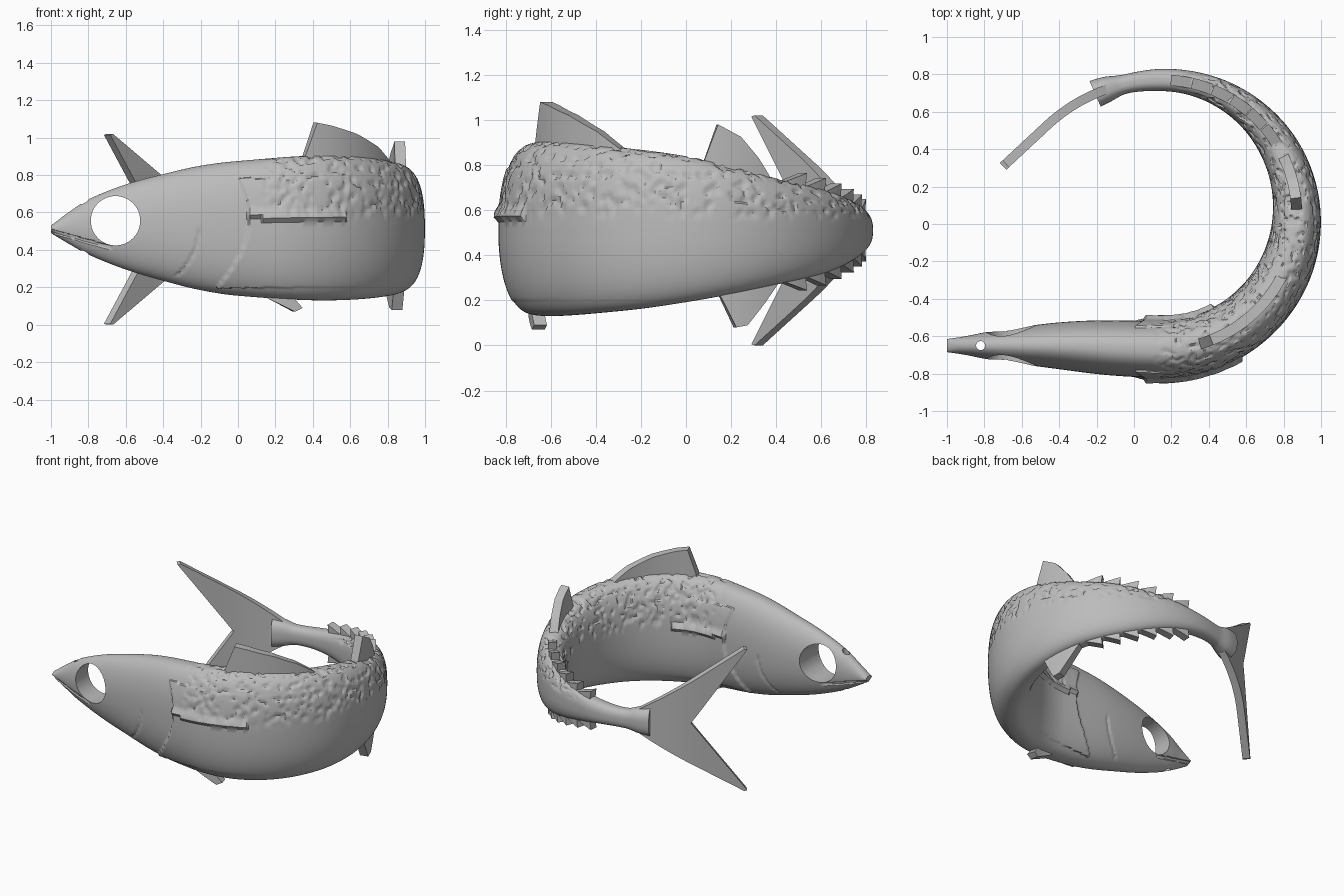
import bpy, bmesh, math
from mathutils import Vector, noise

if "Cube" in bpy.data.objects:
    bpy.data.objects.remove(bpy.data.objects["Cube"])

grey = bpy.data.materials.new("plain grey")
grey.use_nodes = True
colour = (0.5, 0.5, 0.5, 1)
grey.diffuse_color = colour
grey.node_tree.nodes["Principled BSDF"].inputs["Base Color"].default_value = colour

# Backbone: straight head, half-circle trunk, wider tail bend, straight tail tip
BEND, R1, R2, TAIL_ANGLE = 0.15, 0.72, 0.9, 0.75
TRUNK_END = BEND + R1 * math.pi
TAIL_BEND_END = TRUNK_END + R2 * TAIL_ANGLE


def smooth(a, b, x):
    x = min(max((x - a) / (b - a), 0), 1)
    return x * x * (3 - 2 * x)


def spine(t):
    """Point on the backbone and its outward direction at length t."""
    if t < BEND:
        return Vector((t, -0.65 - 0.02 * smooth(-0.5, BEND, t), 0)), Vector((0, -1, 0))
    if t < TRUNK_END:
        a = (t - BEND) / R1 - math.pi / 2
        out = Vector((math.cos(a), math.sin(a), 0))
        return Vector((BEND, 0.05, 0)) + out * R1, out
    a = math.pi / 2 + min((t - TRUNK_END) / R2, TAIL_ANGLE)
    out = Vector((math.cos(a), math.sin(a), 0))
    along = Vector((-out.y, out.x, 0)) * max(t - TAIL_BEND_END, 0)
    return Vector((BEND, 0.77 - R2, 0)) + out * R2 + along, out


# Body stations: length, top, bottom, half width
STATIONS = [
    (-1, .53, .49, .035), (-.9, .605, .43, .05), (-.8, .67, .375, .07),
    (-.6, .75, .295, .10), (-.4, .805, .235, .125), (-.2, .85, .185, .143),
    (0, .875, .155, .15), (.47, .905, .13, .152), (.95, .875, .155, .143),
    (1.28, .83, .2, .128), (1.645, .74, .27, .105), (1.91, .69, .32, .085),
    (2.24, .62, .4, .065), (2.45, .585, .435, .058), (2.62, .575, .44, .052),
    (2.71, .6, .42, .068), (2.78, .61, .41, .075)]


def section(t):
    """Smoothly interpolated top, bottom and half width."""
    i = 0
    while i < len(STATIONS) - 2 and t > STATIONS[i + 1][0]:
        i += 1
    p, q = STATIONS[i], STATIONS[i + 1]
    before, after = STATIONS[max(i - 1, 0)], STATIONS[min(i + 2, len(STATIONS) - 1)]
    step = q[0] - p[0]
    f = (t - p[0]) / step
    values = []
    for k in (1, 2, 3):
        m0 = (q[k] - before[k]) / (q[0] - before[0]) * step
        m1 = (after[k] - p[k]) / (after[0] - p[0]) * step
        values.append(p[k] + f * (m0 + f * (3 * (q[k] - p[k]) - 2 * m0 - m1
                      + f * (m0 + m1 - 2 * (q[k] - p[k])))))
    return values


def relief(t, z, mid, point):
    """Raised or sunk skin detail."""
    d = 0
    # Gill cover edge and cheek crease
    gill = 0.06 - 1.3 * (z - 0.57) ** 2
    if 0.2 < z < 0.78 and t > gill:
        d += 0.013 * math.exp(-(t - gill) / 0.3)
    if 0.26 < z < 0.5 and abs(t + 0.21 + 2 * (z - 0.5) ** 2) < 0.011:
        d -= 0.006
    # Mouth
    if t < -0.68 and abs(z - 0.5 + 0.28 * (t + 1)) < 0.01:
        d -= 0.008
    # Side fins folded against the body
    if 0.05 < t < 0.52 and 0.565 < z < 0.63:
        d += 0.022 * (1 - smooth(0.575, 0.63, z))
    # Scales on the back
    mask = smooth(0.04, 0.1, z - mid) * smooth(0.06, 0.25, t) * (1 - smooth(2.1, 2.4, t))
    if mask > 0:
        d -= 0.01 * mask * smooth(0.12, 0.3, noise.noise(point * 27))
    return d


def finish(bm, name, angle):
    bmesh.ops.recalc_face_normals(bm, faces=bm.faces)
    mesh = bpy.data.meshes.new(name)
    bm.to_mesh(mesh)
    bm.free()
    obj = bpy.data.objects.new(name, mesh)
    mesh.materials.append(grey)
    bpy.context.collection.objects.link(obj)
    shade(obj, angle)
    return obj


def shade(obj, angle):
    bpy.ops.object.select_all(action="DESELECT")
    obj.select_set(True)
    bpy.context.view_layer.objects.active = obj
    bpy.ops.object.shade_smooth_by_angle(angle=math.radians(angle))


def power(value, e):
    return math.copysign(abs(value) ** e, value)


# Body loft
bm = bmesh.new()
LOOPS, SIDES = 380, 144
rings = []
for i in range(LOOPS + 1):
    t = -1 + 3.78 * i / LOOPS
    top, bottom, w = section(t)
    mid, h = (top + bottom) / 2, (top - bottom) / 2
    e = 2 / (2.1 + 0.4 * smooth(-0.6, 0.4, t))
    centre, out = spine(t)
    ring = []
    for j in range(SIDES):
        a = math.tau * j / SIDES
        c, s = math.cos(a), math.sin(a)
        u, z = w * power(c, e), mid + h * power(s, e)
        point = centre + out * u + Vector((0, 0, z))
        d = relief(t, z, mid, point)
        ring.append(bm.verts.new(point + out * (d * c) + Vector((0, 0, d * s))))
    rings.append(ring)
for a, b in zip(rings, rings[1:]):
    for j in range(SIDES):
        k = (j + 1) % SIDES
        bm.faces.new((a[j], a[k], b[k], b[j]))
bm.faces.new(rings[0])
bm.faces.new(rings[-1])
body = finish(bm, "body", 40)


# Holes: eyes right through the head, and a small one down the snout
def cut(name, location, radius, turn):
    bpy.ops.mesh.primitive_cylinder_add(vertices=48, radius=radius, depth=1.2,
                                        location=location, rotation=(turn, 0, 0))
    cutter = bpy.context.object
    cutter.name = name
    cutter.hide_render = True
    cutter.data.materials.append(grey)
    mod = body.modifiers.new(name, "BOOLEAN")
    mod.operation, mod.solver, mod.object = "DIFFERENCE", "EXACT", cutter
    bpy.context.view_layer.objects.active = body
    bpy.ops.object.modifier_apply(modifier=name)
    bpy.data.objects.remove(cutter)


cut("eye_hole", (-0.655, -0.65, 0.556), 0.132, math.pi / 2)
cut("snout_hole", (-0.82, -0.65, 0.5), 0.024, 0)
shade(body, 40)


# Fins: outline of (length, height), given thickness and wrapped along the backbone
def fin(name, outline, thick=0.058):
    bm = bmesh.new()
    bm.faces.new([bm.verts.new((t, -thick / 2, z)) for t, z in outline])
    low, high = min(p[0] for p in outline), max(p[0] for p in outline)
    cuts = int((high - low) / 0.04)
    for i in range(1, cuts + 1):
        bmesh.ops.bisect_plane(bm, geom=bm.verts[:] + bm.edges[:] + bm.faces[:],
                               plane_co=(low + (high - low) * i / (cuts + 1), 0, 0),
                               plane_no=(1, 0, 0))
    new = bmesh.ops.extrude_face_region(bm, geom=bm.faces[:])["geom"]
    bmesh.ops.translate(bm, vec=(0, thick, 0),
                        verts=[v for v in new if isinstance(v, bmesh.types.BMVert)])
    for v in bm.verts:
        centre, out = spine(v.co.x)
        v.co = centre + out * v.co.y + Vector((0, 0, v.co.z))
    finish(bm, name, 30)


fin("front_dorsal_fin", [(.34, .86), (.42, 1.08), (.5, 1.065), (.66, 1.02), (.82, .95), (.97, .85)])
fin("rear_dorsal_fin", [(1.3, .79), (1.37, .98), (1.47, .925), (1.55, .83), (1.62, .72)])
fin("anal_fin", [(1.36, .26), (1.45, .08), (1.5, .09), (1.58, .19), (1.66, .3)])
fin("belly_fin", [(.12, .16), (.3, .07), (.34, .09), (.28, .16)])

# Tail lobes mirrored about the body's mid height
MID = 0.51
for name, side in (("upper_tail_lobe", 1), ("lower_tail_lobe", -1)):
    fin(name, [(t, MID + side * z) for t, z in
               ((2.6, 0), (2.6, .02), (3.39, .51), (3.41, .505), (3.04, 0))], 0.05)

# Finlets along the back and belly of the tail
for i in range(6):
    t = 1.68 + 0.115 * i
    top, bottom, w = section(t + 0.1)
    for name, edge, side in (("upper_finlet", top, 1), ("lower_finlet", bottom, -1)):
        fin(f"{name}_{i + 1}", [(t, edge - side * .03), (t, edge + side * .015),
                                (t + .11, edge + side * .05), (t + .1, edge - side * .03)])
